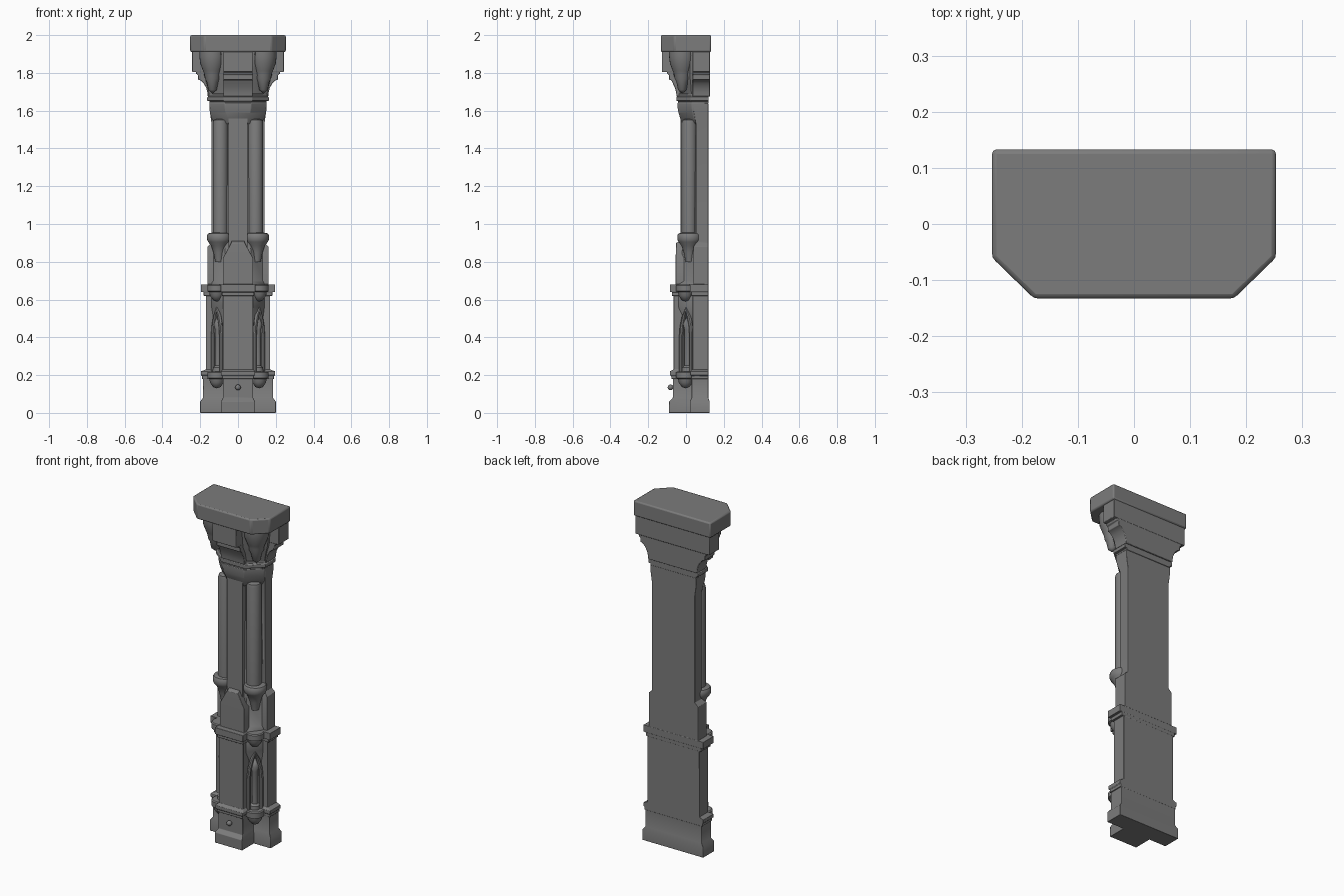
import bpy
import bmesh
import math
from mathutils import Vector

old = bpy.data.objects.get("Cube")
if old:
    bpy.data.objects.remove(old, do_unlink=True)

stone = bpy.data.materials.new("grey_stone")
stone.use_nodes = True
COLOUR = (0.2, 0.2, 0.2, 1)
stone.diffuse_color = COLOUR
stone.node_tree.nodes["Principled BSDF"].inputs["Base Color"].default_value = COLOUR


def finish(ob, bevel=0.0):
    ob.data.materials.append(stone)
    bpy.ops.object.select_all(action='DESELECT')
    ob.select_set(True)
    bpy.context.view_layer.objects.active = ob
    if bevel:
        mod = ob.modifiers.new("soft_edges", 'BEVEL')
        mod.width, mod.segments, mod.angle_limit = bevel, 2, math.radians(40)
    bpy.ops.object.shade_smooth_by_angle(angle=math.radians(40))
    return ob


def loft(name, rings, bevel=0.0, closed_ends=True):
    """Skin a list of equal-length point rings."""
    bm = bmesh.new()
    rows = [[bm.verts.new(p) for p in ring] for ring in rings]
    n = len(rows[0])
    for low, high in zip(rows, rows[1:]):
        for i in range(n):
            j = (i + 1) % n
            bm.faces.new((low[i], low[j], high[j], high[i]))
    if closed_ends:
        bm.faces.new(rows[0][::-1])
        bm.faces.new(rows[-1])
    bmesh.ops.remove_doubles(bm, verts=bm.verts, dist=1e-5)
    bmesh.ops.recalc_face_normals(bm, faces=bm.faces)
    mesh = bpy.data.meshes.new(name)
    bm.to_mesh(mesh)
    bm.free()
    ob = bpy.data.objects.new(name, mesh)
    bpy.context.collection.objects.link(ob)
    return finish(ob, bevel)


def rect(z, half, front, back):
    return [(half, back, z), (-half, back, z), (-half, front, z), (half, front, z)]


def chamfered(z, side, side_y, front_x, front, back=0.1):
    right = [(side, back, z), (side, side_y, z), (front_x, front, z)]
    return right + [(-x, y, h) for x, y, h in reversed(right)]


def turned(name, centre, profile, steps=24):
    """Round moulding from (radius, height) pairs, on both corners."""
    for label, s in (("left", 1), ("right", -1)):
        rings = [[(s * (centre[0] + r * math.cos(k * math.tau / steps)),
                   centre[1] + r * math.sin(k * math.tau / steps), z)
                  for k in range(steps)] for r, z in profile]
        loft(label + "_" + name, rings)


# Wide rear slab of the pier: height, half width, front depth
slab = [(0, .2, .02), (.06, .2, .02), (.08, .185, .03), (.18, .185, .03),
        (.18, .19, .027), (.195, .19, .027), (.2, .196, .022), (.22, .196, .022),
        (.23, .17, .035), (.62, .17, .035), (.62, .182, .028), (.64, .182, .028),
        (.64, .196, .02), (.68, .196, .02), (.68, .162, .04), (.88, .162, .04),
        (.9, .14, .052), (1.53, .14, .052), (1.6, .15, .04), (1.64, .15, .04)]
loft("side_wings", [rect(z, x, y, .118 + .007 * (z < .07)) for z, x, y in slab], .004)

# Front projecting arm: height, half width, front depth
arm = [(0, .09, -.09), (.06, .09, -.09), (.08, .08, -.07), (.18, .08, -.07),
       (.18, .084, -.078), (.195, .084, -.078), (.2, .09, -.085), (.22, .09, -.085),
       (.23, .08, -.065), (.62, .08, -.065), (.62, .085, -.075), (.64, .085, -.075),
       (.64, .092, -.086), (.68, .092, -.086), (.68, .08, -.055), (.82, .08, -.055),
       (.9, .036, -.052), (.91, .034, -.032)]
loft("front_arm", [rect(z, x, y, .06) for z, x, y in arm], .004)
loft("front_shaft", [rect(z, .05, -.03, .06) for z in (.85, 1.58)])

# Diagonal infill between arm and wings
core = [(.2, .14, .045, .07, -.02), (.5, .14, .045, .07, -.02),
        (.56, .14, .035, .08, -.04), (.68, .14, .035, .08, -.04),
        (.7, .135, .045, .07, -.02), (.86, .135, .045, .07, -.02),
        (.92, .13, .05, .05, -.01), (1.53, .115, .055, .05, 0)]
loft("corner_infill", [chamfered(*c) for c in core])
flare = [(1.53, .12, .05, .05, -.02), (1.56, .14, .04, .055, -.031),
         (1.59, .147, .035, .065, -.04), (1.62, .15, .03, .07, -.045),
         (1.642, .15, .03, .07, -.045)]
loft("shaft_flare", [chamfered(*c) for c in flare], .003)

# Neck ring and bell of the capital
neck = [(1.64, .15, .03, .07, -.042), (1.65, .15, .03, .07, -.042),
        (1.652, .163, .025, .075, -.05), (1.672, .163, .025, .075, -.05),
        (1.676, .155, .03, .07, -.045), (1.69, .155, .03, .07, -.045)]
loft("neck_ring", [chamfered(*c, .12) for c in neck], .002)
bell = [(1.67, .15, .03, .06, -.04), (1.74, .165, .025, .07, -.05),
        (1.79, .18, .02, .08, -.065), (1.92, .19, .02, .09, -.08)]
loft("capital_bell", [chamfered(*c) for c in bell])

# Stepped corbels: height, reach of wings, reach of front
corbel = [(1.675, .16, -.05), (1.695, .162, -.052), (1.72, .168, -.058),
          (1.745, .182, -.07), (1.76, .198, -.077), (1.765, .212, -.09),
          (1.79, .212, -.09), (1.795, .222, -.1), (1.805, .222, -.1),
          (1.805, .243, -.128), (1.93, .243, -.128)]
loft("capital_wings", [rect(z, x, .035, .127) for z, x, f in corbel], .003)
loft("capital_front_corbel", [rect(z, .078, f, .06) for z, x, f in corbel], .003)

# Chamfered slab crowning the capital
loft("abacus", [chamfered(z, .253, -.06, .178, -.133, .133) for z in (1.91, 2)], .008)

# Corner drapes under the abacus
turned("corner_drape", (.135, -.02),
       [(0, 1.69), (.022, 1.71), (.03, 1.75), (.04, 1.77), (.042, 1.79),
        (.05, 1.81), (.065, 1.85), (.07, 1.89), (.07, 1.92)])

# Engaged corner columns with their bases
turned("corner_column", (.093, .017),
       [(.04, .93), (.04, 1.535), (.036, 1.55), (.02, 1.556)])
turned("column_base", (.1, .018),
       [(.02, .8), (.03, .85), (.042, .885), (.058, .905), (.064, .918),
        (.064, .94), (.058, .95), (.04, .954)])

# Pendants hanging beneath both string courses
for name, top in (("lower_pendant", .22), ("upper_pendant", .68)):
    turned(name, (.112, -.002),
           [(0, top - .09), (.02, top - .083), (.036, top - .06), (.04, top - .04),
            (.05, top - .036), (.05, top - .005), (.044, top), (0, top)])

# Slim colonnette inside each pointed niche
turned("niche_colonnette", (.105, .008),
       [(.03, .21), (.028, .24), (.017, .25), (.016, .44), (.024, .47), (0, .52)], 16)

# Pointed arch mouldings framing the niches
along = Vector((.06, .075, 0)).normalized()
half_arch = [(.036, .22), (.036, .4), (.03, .46), (.017, .51), (0, .55)]
outline = half_arch + [(-u, z) for u, z in reversed(half_arch[:-1])]
for label, s in (("left", 1), ("right", -1)):
    curve = bpy.data.curves.new(label + "_niche_arch", 'CURVE')
    curve.dimensions = '3D'
    curve.bevel_depth, curve.bevel_resolution = .011, 2
    spline = curve.splines.new('POLY')
    spline.points.add(len(outline) - 1)
    for point, (u, z) in zip(spline.points, outline):
        p = Vector((.11, .002, z)) + along * u
        point.co = (s * p.x, p.y, p.z, 1)
    ob = bpy.data.objects.new(label + "_niche_arch", curve)
    bpy.context.collection.objects.link(ob)
    bpy.ops.object.select_all(action='DESELECT')
    ob.select_set(True)
    bpy.context.view_layer.objects.active = ob
    bpy.ops.object.convert(target='MESH')
    finish(bpy.context.view_layer.objects.active)

# Small stud on the plinth
bpy.ops.mesh.primitive_uv_sphere_add(segments=12, ring_count=8, radius=.015,
                                     location=(0, -.082, .135))
stud = bpy.context.object
stud.name = "plinth_stud"
finish(stud)
